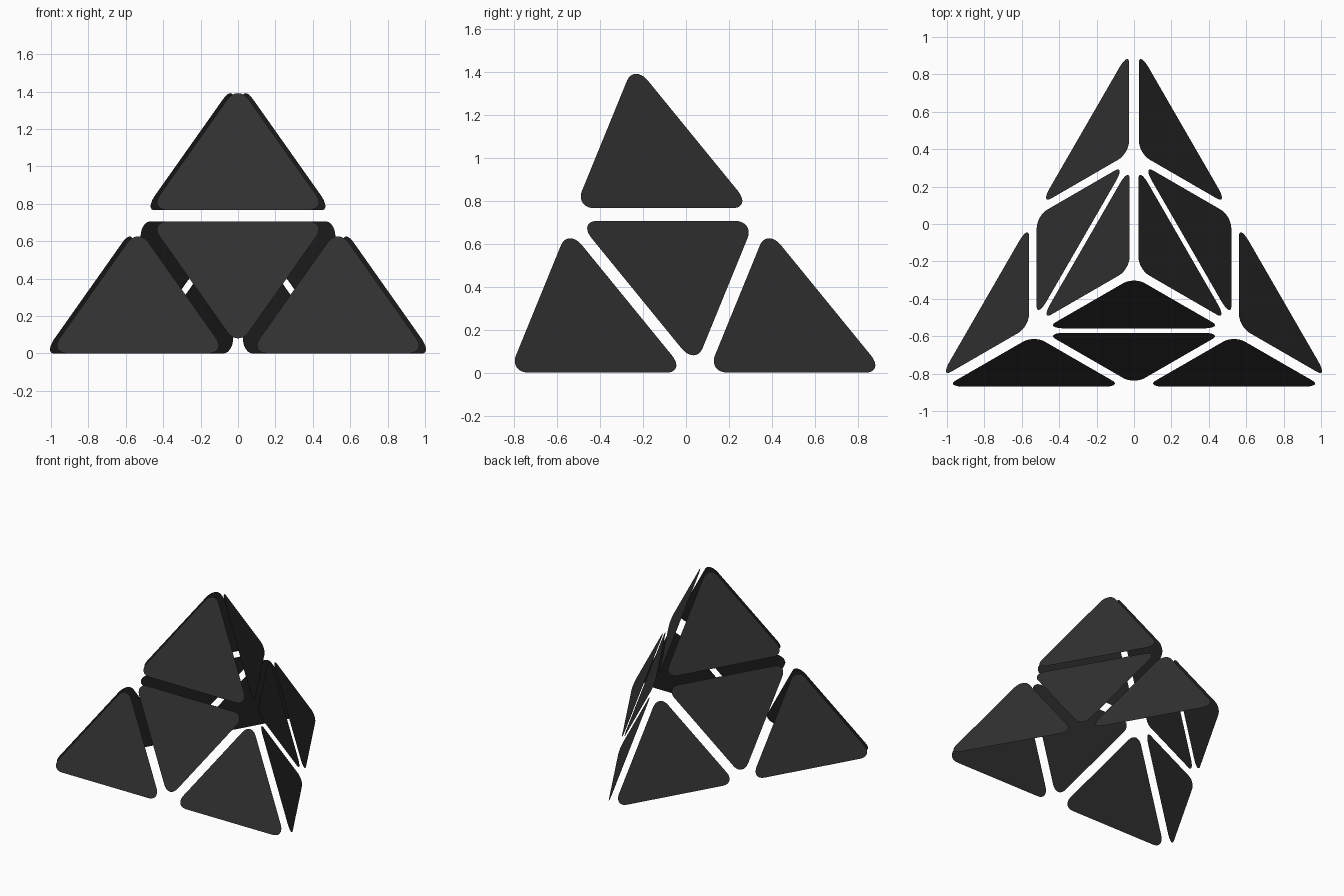
import bpy, bmesh, math
from mathutils import Matrix, Vector

if "Cube" in bpy.data.objects:
    bpy.data.objects.remove(bpy.data.objects["Cube"])

HALF, HEIGHT, ROUND = 0.476, 0.727, 0.105   # sharp tile outline and corner cut
TILT = math.atan(1 / 0.4076)                # lean of each pyramid side
AXIS_Y, BASE_DIST = -0.256, 0.614           # pyramid axis and base edge distance

dark = bpy.data.materials.new("dark_tile")
dark.diffuse_color = (0.03, 0.03, 0.03, 1)
dark.use_nodes = True
dark.node_tree.nodes["Principled BSDF"].inputs["Base Color"].default_value = dark.diffuse_color


def tile(name, u, v, flip, side):
    """Flat triangle with rounded corners, placed at (u, v) on a leaning side."""
    bm = bmesh.new()
    pts = [(-HALF, 0), (HALF, 0), (0, HEIGHT)]
    bm.faces.new([bm.verts.new((x, y, 0)) for x, y in pts])
    bmesh.ops.bevel(bm, geom=bm.verts[:], offset=ROUND, offset_type='OFFSET',
                    segments=10, profile=0.5, affect='VERTICES')
    spin = Matrix.Rotation(math.pi if flip else 0, 4, 'Z')
    bm.transform(side @ Matrix.Translation((u, v, 0)) @ spin)
    me = bpy.data.meshes.new(name)
    bm.to_mesh(me)
    bm.free()
    me.materials.append(dark)
    ob = bpy.data.objects.new(name, me)
    bpy.context.collection.objects.link(ob)


# Three leaning sides, open underneath, four tiles each
for i, label in enumerate(("front", "right", "left")):
    side = (Matrix.Translation((0, AXIS_Y, 0))
            @ Matrix.Rotation(i * math.tau / 3, 4, 'Z')
            @ Matrix.Translation((0, -BASE_DIST, 0))
            @ Matrix.Rotation(TILT, 4, 'X'))
    tile(label + "_tile_lower_a", -0.535, 0, False, side)
    tile(label + "_tile_lower_b", 0.535, 0, False, side)
    tile(label + "_tile_middle", 0, 0.7625, True, side)
    tile(label + "_tile_top", 0, 0.827, False, side)
